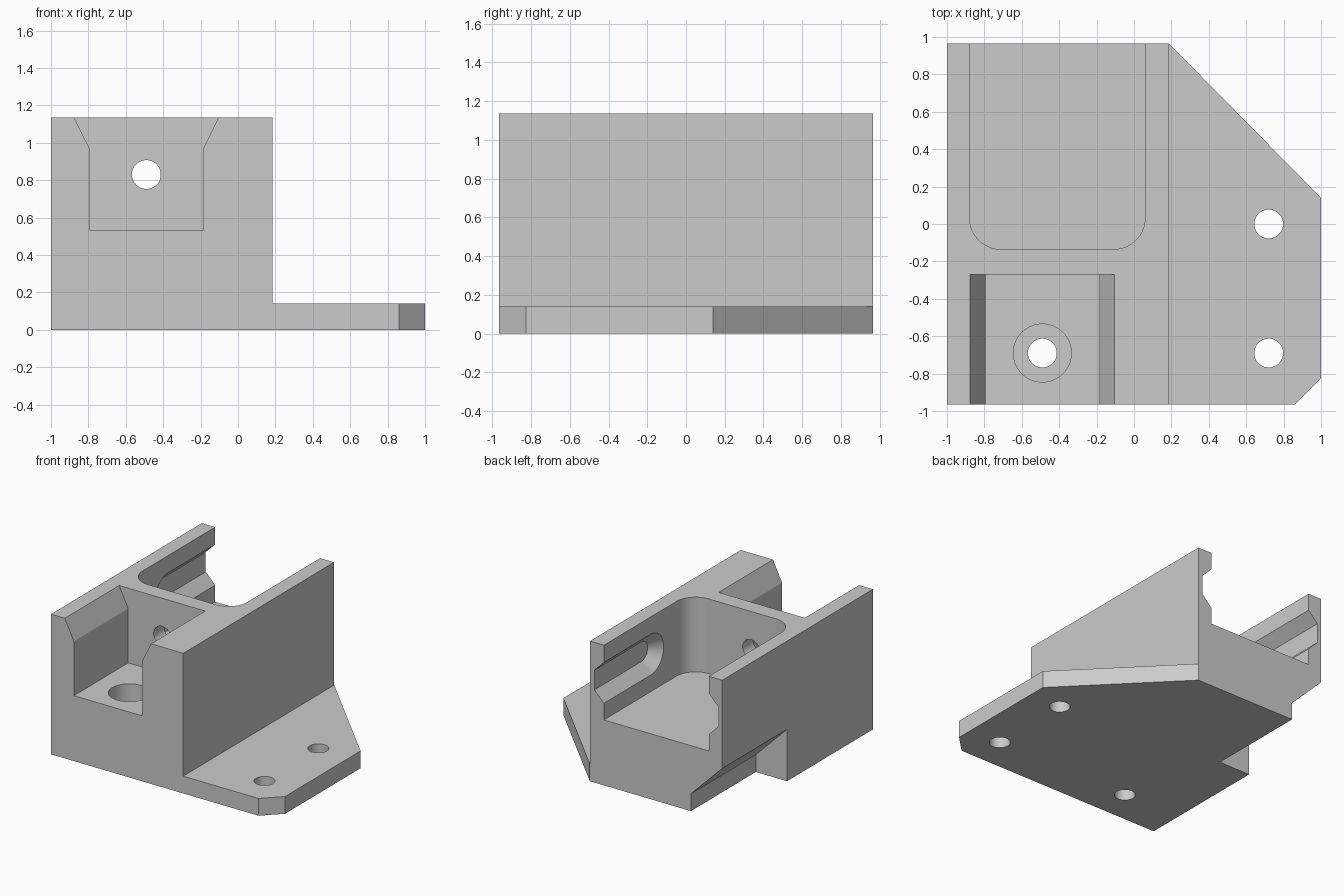
import bpy, bmesh
from math import cos, sin, radians

cube = bpy.data.objects.get("Cube")
if cube:
    bpy.data.objects.remove(cube, do_unlink=True)

grey = bpy.data.materials.new("plain grey")
grey.use_nodes = True
grey.diffuse_color = (0.6, 0.6, 0.6, 1)
grey.node_tree.nodes["Principled BSDF"].inputs["Base Color"].default_value = (0.6, 0.6, 0.6, 1)


def loft(name, ring_a, ring_b):
    """Solid between two matching rings of 3D points."""
    bm = bmesh.new()
    a = [bm.verts.new(p) for p in ring_a]
    b = [bm.verts.new(p) for p in ring_b]
    bm.faces.new(a)
    bm.faces.new(b)
    for i in range(len(a)):
        j = (i + 1) % len(a)
        bm.faces.new((a[i], a[j], b[j], b[i]))
    bmesh.ops.recalc_face_normals(bm, faces=bm.faces)
    mesh = bpy.data.meshes.new(name)
    bm.to_mesh(mesh)
    bm.free()
    obj = bpy.data.objects.new(name, mesh)
    bpy.context.collection.objects.link(obj)
    mesh.materials.append(grey)
    return obj


def prism(name, outline, axis, lo, hi):
    """Outline in the xy plane (axis Z) or the xz plane (axis Y), extruded."""
    def ring(t):
        return [(u, v, t) if axis == "Z" else (u, t, v) for u, v in outline]
    return loft(name, ring(lo), ring(hi))


def arc(u, v, r, start, end, steps):
    angles = [radians(start + (end - start) * i / steps) for i in range(steps + 1)]
    return [(u + r * cos(t), v + r * sin(t)) for t in angles]


def circle(u, v, r):
    return arc(u, v, r, 0, 360, 64)[:-1]


# Tall block with a low mounting flange, as one L profile
bracket = prism("bracket", [(-1, 0), (1, 0), (1, 0.14), (0.185, 0.14),
                            (0.185, 1.135), (-1, 1.135)], "Y", -0.965, 0.965)
cutters = []

# Flange corners
cutters.append(prism("rear_corner_cut", [(0.187, 0.965), (1, 0.14), (1.2, -0.062),
                                         (1.2, 1.2), (0.187, 1.2)], "Z", -0.2, 0.3))
cutters.append(prism("front_corner_cut", [(0.76, -1.065), (1.1, -1.065), (1.1, -0.725)],
                     "Z", -0.2, 0.3))

# Notch with sloped roof under the rear of the block
cutters.append(prism("under_notch", [(-1.1, -0.1), (-0.72, -0.1), (-0.72, 0.14),
                                     (-1.1, 0.52)], "Y", 0.135, 1.1))

# Front pocket with flared top
cutters.append(prism("front_pocket", [(-0.795, 0.53), (-0.185, 0.53), (-0.185, 0.97),
                                      (-0.055, 1.235), (-0.925, 1.235), (-0.795, 0.97)],
                     "Y", -1.1, -0.27))

# Rear cavity with rounded inner corners, open at the back
cavity = [(-0.88, 1.1)] + arc(-0.71, 0.035, 0.17, 180, 270, 16) \
    + arc(-0.11, 0.035, 0.17, 270, 360, 16) + [(0.06, 1.1)]
cutters.append(prism("rear_cavity", cavity, "Z", 0.53, 1.3))


# Bevelled slots in both cavity walls
def slot_ring(x, r):
    outline = arc(0.365, 0.83, r, 90, 270, 32) + [(1.1, 0.83 - r), (1.1, 0.83 + r)]
    return [(x, y, z) for y, z in outline]


for name, side in (("left_slot", 1), ("right_slot", -1)):
    cutters.append(loft(name, slot_ring(-0.41 + side * 0.45, 0.185),
                        slot_ring(-0.41 + side * 0.555, 0.08)))

# Screw holes
for i, (x, y) in enumerate([(0.72, 0), (0.72, -0.69), (-0.49, -0.69)]):
    cutters.append(prism(f"screw_hole_{i + 1}", circle(x, y, 0.077), "Z", -0.2, 0.8))
cutters.append(prism("counterbore", circle(-0.49, -0.69, 0.155), "Z", 0.14, 0.8))
cutters.append(prism("wall_hole", circle(-0.49, 0.83, 0.077), "Y", -0.4, 0.1))

# Cut everything away, then tidy the shading
bpy.ops.object.select_all(action="DESELECT")
bracket.select_set(True)
bpy.context.view_layer.objects.active = bracket
for cutter in cutters:
    cutter.hide_render = True
    mod = bracket.modifiers.new(cutter.name, "BOOLEAN")
    mod.operation = "DIFFERENCE"
    mod.solver = "EXACT"
    mod.object = cutter
    bpy.ops.object.modifier_apply(modifier=mod.name)
    bpy.data.objects.remove(cutter, do_unlink=True)
bpy.ops.object.shade_smooth_by_angle(angle=radians(25))
